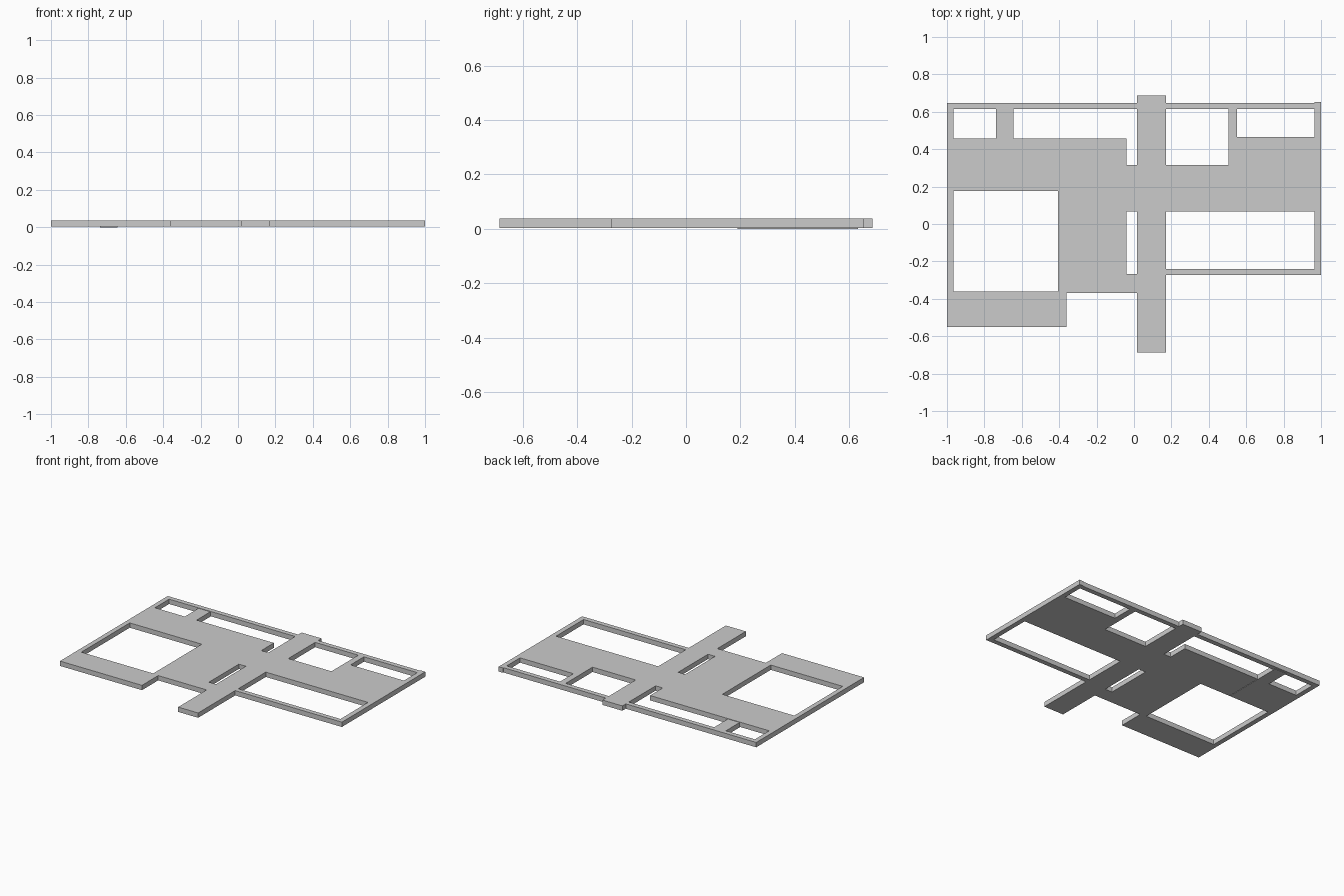
import bpy, bmesh

if "Cube" in bpy.data.objects:
    bpy.data.objects.remove(bpy.data.objects["Cube"])

BASE, TOP = 0.003, 0.037


def rect(x0, x1, y0, y1):
    return [(x0, y0), (x1, y0), (x1, y1), (x0, y1)]


def plate(name, loops, z0, z1):
    """Flat plate from an outline plus hole loops, extruded from z0 to z1."""
    cu = bpy.data.curves.new(name, 'CURVE')
    cu.dimensions = '2D'
    cu.fill_mode = 'BOTH'
    cu.extrude = (z1 - z0) / 2
    for pts in loops:
        sp = cu.splines.new('POLY')
        sp.points.add(len(pts) - 1)
        for p, (x, y) in zip(sp.points, pts):
            p.co = (x, y, 0, 1)
        sp.use_cyclic_u = True
    ob = bpy.data.objects.new(name, cu)
    bpy.context.collection.objects.link(ob)
    bpy.ops.object.select_all(action='DESELECT')
    ob.select_set(True)
    bpy.context.view_layer.objects.active = ob
    bpy.ops.object.convert(target='MESH')
    ob = bpy.context.object
    # Weld caps to walls and bake the height
    bm = bmesh.new()
    bm.from_mesh(ob.data)
    bmesh.ops.remove_doubles(bm, verts=bm.verts, dist=1e-5)
    bmesh.ops.translate(bm, verts=bm.verts, vec=(0, 0, (z0 + z1) / 2))
    bmesh.ops.recalc_face_normals(bm, faces=bm.faces)
    for f in bm.faces:
        f.smooth = False
    bm.to_mesh(ob.data)
    bm.free()
    return ob


# Outer edge of the slab, with the long central walkway sticking out
outline = [(-1, -0.55), (-0.362, -0.55), (-0.362, -0.37), (0.015, -0.37),
           (0.015, -0.686), (0.17, -0.686), (0.17, -0.274), (1, -0.274),
           (1, 0.653), (0.966, 0.653), (0.966, 0.648), (0.17, 0.648),
           (0.17, 0.686), (0.015, 0.686), (0.015, 0.648), (-1, 0.648)]

# Openings
holes = [
    [(-0.966, 0.456), (-0.04, 0.456), (-0.04, 0.316), (0.015, 0.316),
     (0.015, 0.614), (-0.966, 0.614)],                       # back left
    [(0.17, 0.316), (0.506, 0.316), (0.506, 0.614), (0.17, 0.614)],
    rect(0.55, 0.965, 0.466, 0.614),                         # back right
    rect(0.17, 0.965, -0.24, 0.066),                         # front right
    rect(-0.04, 0.015, -0.266, 0.066),                       # narrow slot
    rect(-0.966, -0.406, -0.362, 0.177),                     # front left
]
plate("floor_slab", [outline] + holes, BASE, TOP)

# Slightly lower strip bridging the back left opening
plate("cross_strip", [rect(-0.737, -0.645, 0.19, 0.632)], 0, TOP - BASE)
